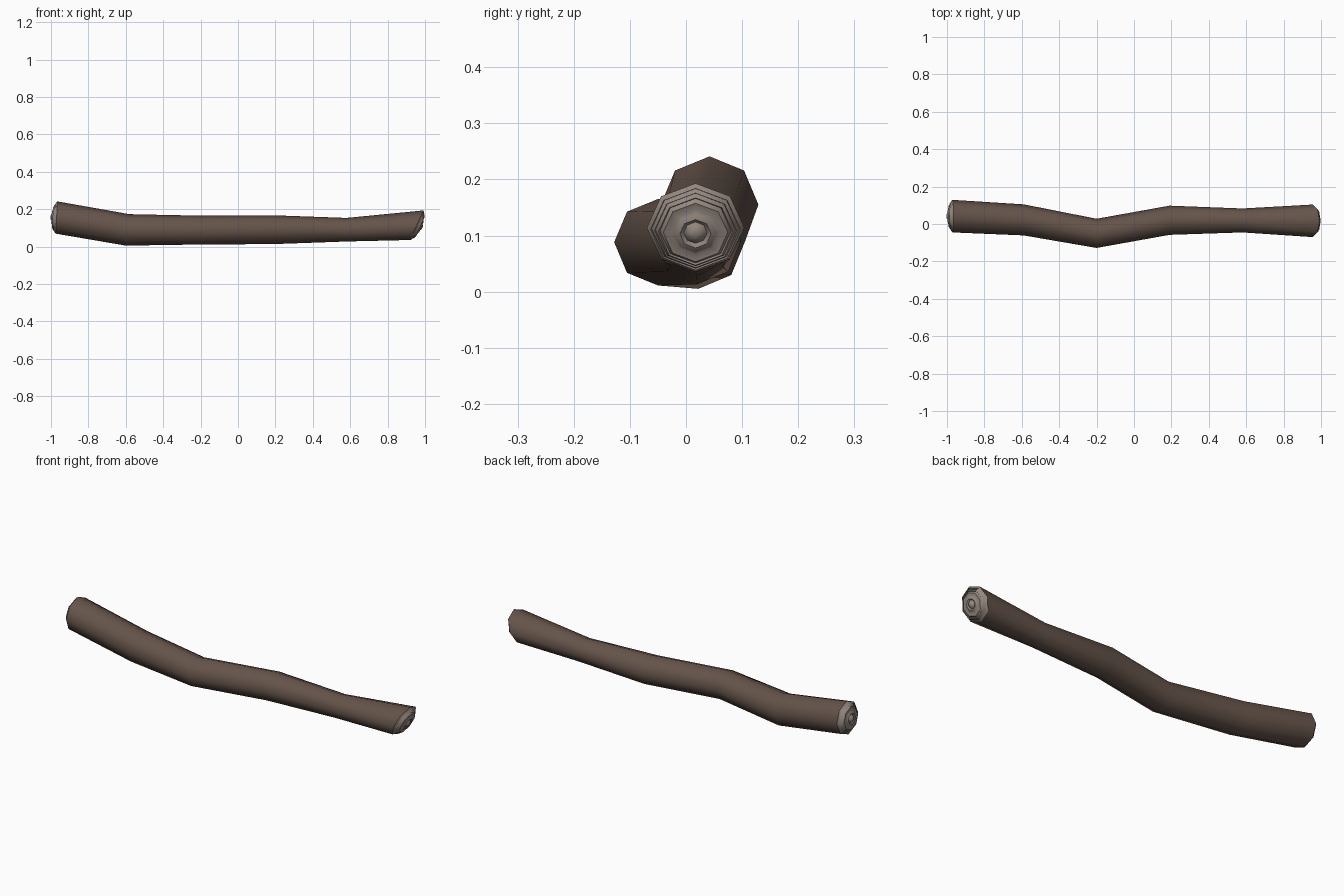
import bpy
import bmesh
import math
from mathutils import Vector

if "Cube" in bpy.data.objects:
    bpy.data.objects.remove(bpy.data.objects["Cube"])

SIDES = 8


def material(name, rgb):
    m = bpy.data.materials.new(name)
    m.diffuse_color = (*rgb, 1)
    m.use_nodes = True
    m.node_tree.nodes["Principled BSDF"].inputs["Base Color"].default_value = m.diffuse_color
    return m


def ring(bm, centre, ry, rz, slant=0.0):
    # octagon with a corner on top; slant moves the top along x
    c = Vector(centre)
    out = []
    for i in range(SIDES):
        a = 2 * math.pi * i / SIDES
        s, k = math.sin(a), math.cos(a)
        out.append(bm.verts.new(c + Vector((slant * k, ry * s, rz * k))))
    return out


def bridge(bm, a, b):
    for i in range(SIDES):
        j = (i + 1) % SIDES
        bm.faces.new((a[i], a[j], b[j], b[i]))


def finish(bm, name, mat):
    me = bpy.data.meshes.new(name)
    bm.to_mesh(me)
    bm.free()
    ob = bpy.data.objects.new(name, me)
    bpy.context.collection.objects.link(ob)
    me.materials.append(mat)
    bpy.ops.object.select_all(action='DESELECT')
    bpy.context.view_layer.objects.active = ob
    ob.select_set(True)
    return ob


bark = material("bark", (0.13, 0.088, 0.068))
wood = material("cut_wood", (0.30, 0.25, 0.215))

# centre, y radius, z radius, slant of each ring along the log
path = [
    ((-0.970, 0.042, 0.155), 0.087, 0.086, 0.005),
    ((-0.590, 0.022, 0.089), 0.083, 0.084, 0.010),
    ((-0.200, -0.050, 0.088), 0.078, 0.077, 0.0),
    ((0.190, 0.020, 0.090), 0.078, 0.077, 0.0),
    ((0.580, 0.019, 0.090), 0.064, 0.063, 0.0),
    ((0.956, 0.017, 0.114), 0.087, 0.079, 0.035),
]

# Bark: open tube through the rings
bm = bmesh.new()
rings = [ring(bm, *p) for p in path]
for a, b in zip(rings, rings[1:]):
    bridge(bm, b, a)
bmesh.ops.recalc_face_normals(bm, faces=bm.faces)
finish(bm, "log_bark", bark)
bpy.ops.object.shade_smooth()

# Cut ends: stepped growth rings, (radius fraction, height)
profile = [(1.0, 0.0), (0.92, 0.007), (0.90, 0.004), (0.84, 0.012),
           (0.82, 0.009), (0.76, 0.017), (0.73, 0.014), (0.66, 0.021),
           (0.50, 0.019), (0.42, 0.024), (0.32, 0.027), (0.24, 0.022),
           (0.14, 0.031), (0.06, 0.033)]


def cut_end(name, spec, side):
    (x, y, z), ry, rz, slant = spec
    n = Vector((rz, 0, -slant)).normalized() * side
    bm = bmesh.new()
    prev = None
    for f, h in profile:
        r = ring(bm, Vector((x, y, z)) + n * h, ry * f, rz * f, slant * f)
        if prev:
            if side > 0:
                bridge(bm, r, prev)
            else:
                bridge(bm, prev, r)
        prev = r
    bm.faces.new(prev if side < 0 else prev[::-1])
    bmesh.ops.recalc_face_normals(bm, faces=bm.faces)
    # make the open shell face outwards
    bm.normal_update()
    if sum((f.normal.x * f.calc_area() for f in bm.faces)) * side < 0:
        bmesh.ops.reverse_faces(bm, faces=bm.faces)
    finish(bm, name, wood)
    bpy.ops.object.shade_smooth_by_angle(angle=math.radians(50))


cut_end("left_cut_end", path[0], -1)
cut_end("right_cut_end", path[-1], 1)
